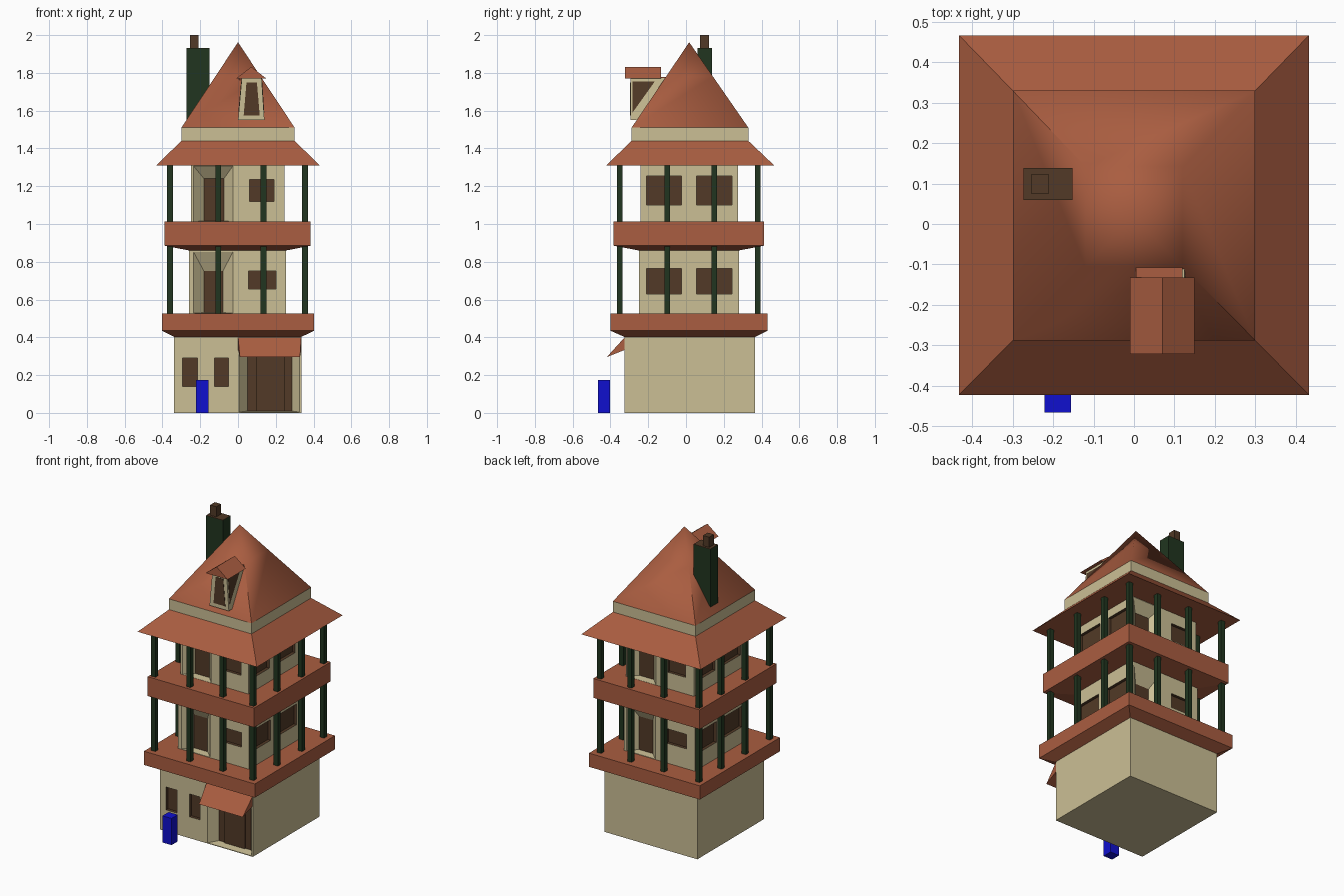
import bpy, bmesh

if "Cube" in bpy.data.objects:
    bpy.data.objects.remove(bpy.data.objects["Cube"])


def material(name, rgb):
    m = bpy.data.materials.new(name)
    m.diffuse_color = (*rgb, 1)
    m.use_nodes = True
    m.node_tree.nodes["Principled BSDF"].inputs["Base Color"].default_value = m.diffuse_color
    return m


CREAM = material("cream_plaster", (0.60, 0.52, 0.30))
TILE = material("terracotta", (0.40, 0.11, 0.052))
BROWN = material("dark_wood", (0.085, 0.042, 0.02))
GREEN = material("dark_green", (0.015, 0.036, 0.014))
BLUE = material("blue_paint", (0.005, 0.005, 0.62))


def finish(name, bm, mats):
    bmesh.ops.recalc_face_normals(bm, faces=bm.faces)
    me = bpy.data.meshes.new(name)
    bm.to_mesh(me)
    bm.free()
    for m in mats:
        me.materials.append(m)
    ob = bpy.data.objects.new(name, me)
    bpy.context.collection.objects.link(ob)
    return ob


def loft(name, a, b, mat, end_mat=None):
    """Solid between two rings of points; the second cap may differ in colour."""
    bm = bmesh.new()
    va, vb = [bm.verts.new(p) for p in a], [bm.verts.new(p) for p in b]
    n = len(a)
    bm.faces.new(va)
    cap = bm.faces.new(vb)
    for i in range(n):
        j = (i + 1) % n
        bm.faces.new((va[i], va[j], vb[j], vb[i]))
    if end_mat:
        cap.material_index = 1
    return finish(name, bm, [mat] + ([end_mat] if end_mat else []))


def rect(x0, x1, y0, y1, z):
    return [(x0, y0, z), (x1, y0, z), (x1, y1, z), (x0, y1, z)]


def box(name, x0, x1, y0, y1, z0, z1, mat):
    return loft(name, rect(x0, x1, y0, y1, z0), rect(x0, x1, y0, y1, z1), mat)


def facade(x0, x1, y, z0, z1):
    return [(x0, y, z0), (x1, y, z0), (x1, y, z1), (x0, y, z1)]


def niche(wide, door, y, depth, side=-1):
    """Cutter for a splayed entrance: wide opening (x0,x1,z0,z1) to a door."""
    s = -side  # the back entrance is the front one turned half round
    def f(r, yy):
        return facade(r[0] * s, r[1] * s, yy, r[2], r[3])
    return loft("niche_cutter", f(wide, y + side * 0.002), f(door, y - side * depth), CREAM, BROWN)


def carve(wall, cutters):
    for c in cutters:
        m = wall.modifiers.new("cut", 'BOOLEAN')
        m.operation, m.solver, m.object = 'DIFFERENCE', 'EXACT', c
        m.material_mode = 'TRANSFER'
    bpy.context.view_layer.update()
    dg = bpy.context.evaluated_depsgraph_get()
    me = bpy.data.meshes.new_from_object(wall.evaluated_get(dg))
    wall.modifiers.clear()
    wall.data = me
    for c in cutters:
        bpy.data.objects.remove(c)


# Ground floor with two windows and a splayed entrance
ground = box("ground_floor", -0.338, 0.335, -0.325, 0.365, 0, 0.41, CREAM)
cuts = [box("window_cutter", a, b, -0.4, -0.305, 0.14, 0.29, BROWN)
        for a, b in ((-0.295, -0.215), (-0.125, -0.05))]
cuts.append(niche((0.005, 0.328, 0.004, 0.40), (0.05, 0.285, 0.01, 0.295), -0.325, 0.055))
carve(ground, cuts)
box("entrance_door", 0.095, 0.245, -0.278, -0.265, 0.01, 0.295, BROWN)

# Awning wedge over the entrance
profile = [(-0.32, 0.405), (-0.42, 0.295), (-0.32, 0.335)]
awning = loft("awning", [(0.0 if z > 0.32 else 0.01, y, z) for y, z in profile],
              [(0.335 if z > 0.32 else 0.328, y, z) for y, z in profile], TILE)

# Upper floors: entrance and window front and back, two windows each side
floors = [
    ("middle_floor", (-0.26, 0.255, -0.25, 0.28), 0.48, 0.95, 0.525, 0.857,
     (-0.18, -0.08), 0.75, (0.055, 0.20, 0.655, 0.75), (0.63, 0.765)),
    ("top_floor", (-0.25, 0.245, -0.24, 0.275), 0.95, 1.36, 1.01, 1.31,
     (-0.18, -0.075), 1.24, (0.06, 0.19, 1.12, 1.235), (1.10, 1.255)),
]
for name, (x0, x1, y0, y1), zb, zt, f, c, door, dz, win, side in floors:
    wall = box(name, x0, x1, y0, y1, zb, zt, CREAM)
    wide, inner = (-0.238, -0.025, f + 0.003, c), (*door, f + 0.006, dz)
    a, b, w0, w1 = win
    cuts = [niche(wide, inner, y0, 0.05, -1), niche(wide, inner, y1, 0.05, 1),
            box("window_cutter", a, b, y0 - 0.1, y0 + 0.02, w0, w1, BROWN),
            box("window_cutter", -b, -a, y1 - 0.02, y1 + 0.1, w0, w1, BROWN)]
    for p, q in ((-0.208, -0.025), (0.055, 0.243)):
        cuts.append(box("window_cutter", x1 - 0.02, x1 + 0.1, p, q, *side, BROWN))
        cuts.append(box("window_cutter", x0 - 0.1, x0 + 0.02, p, q, *side, BROWN))
    carve(wall, cuts)

# Balcony slabs with flared undersides
slabs = [("lower_balcony", (-0.403, 0.402, -0.40, 0.432), 0.435, 0.525,
          (-0.338, 0.335, -0.325, 0.365), 0.402),
         ("upper_balcony", (-0.388, 0.385, -0.383, 0.412), 0.885, 1.012,
          (-0.26, 0.255, -0.25, 0.28), 0.86)]
for name, r, z0, z1, under, zu in slabs:
    box(name, *r, z0, z1, TILE)
    loft(name + "_underside", rect(*under, zu), rect(*r, z0), TILE)

# Posts round each balcony
xs, ys = (-0.36, -0.105, 0.135, 0.355), (-0.35, -0.10, 0.15, 0.38)
for level, z0, z1 in (("lower", 0.52, 0.89), ("upper", 1.005, 1.32)):
    for i, x in enumerate(xs):
        for j, y in enumerate(ys):
            if i in (0, 3) or j in (0, 3):
                box(level + "_post", x - 0.015, x + 0.015, y - 0.015, y + 0.015, z0, z1, GREEN)

# Roof: flared skirt, plaster band, pointed top
top = (-0.30, 0.30, -0.288, 0.33)
loft("roof_skirt", rect(-0.433, 0.433, -0.423, 0.467, 1.31), rect(*top, 1.44), TILE)
box("roof_band", *top, 1.44, 1.51, CREAM)

bm = bmesh.new()
low = [bm.verts.new(p) for p in rect(*top, 1.51)]
apex_p = (0.0, 0.017, 1.962)
mid = [bm.verts.new([p + (q - p) * 0.6 for p, q in zip(v.co, apex_p)]) for v in low]
apex = bm.verts.new(apex_p)
bm.faces.new(low)
for i in range(4):
    j = (i + 1) % 4
    bm.faces.new((low[i], low[j], mid[j], mid[i]))
    bm.faces.new((mid[i], mid[j], apex))
for f in bm.faces:
    f.smooth = True
for i in range(4):
    bm.edges.get((low[i], low[i - 1])).smooth = False
for i in (1, 3):
    bm.edges.get((low[i], mid[i])).smooth = False
finish("pointed_roof", bm, [TILE])

# Dormer: tapered body, front and side windows, gable roof
loft("dormer_body", rect(0.0, 0.14, -0.295, -0.2, 1.55),
     rect(0.02, 0.125, -0.295, -0.11, 1.772), CREAM)
pane = [(0.03, 1.575), (0.115, 1.575), (0.10, 1.75), (0.045, 1.75)]
loft("dormer_front_window", [(x, -0.297, z) for x, z in pane],
     [(x, -0.28, z) for x, z in pane], BROWN)
cheek = [(-0.283, 1.755), (-0.165, 1.755), (-0.283, 1.59)]
loft("dormer_side_windows",
     [((z - 1.55) * 0.09 - 0.002, y, z) for y, z in cheek],
     [(0.142 - (z - 1.55) * 0.068, y, z) for y, z in cheek], BROWN)
gable = [(-0.01, 1.77), (0.15, 1.77), (0.07, 1.832)]
loft("dormer_roof", [(x, -0.322, z) for x, z in gable],
     [(x, -0.133, z) for x, z in gable], TILE)
box("dormer_roof_link", 0.005, 0.12, -0.14, -0.105, 1.762, 1.777, TILE)

# Chimney with a wooden cap and pot
box("chimney", -0.273, -0.152, 0.06, 0.138, 1.50, 1.93, GREEN)
box("chimney_cap", -0.273, -0.152, 0.06, 0.138, 1.93, 1.933, BROWN)
box("chimney_pot", -0.255, -0.21, 0.075, 0.123, 1.93, 2.0, BROWN)

# Blue post box in front
box("post_box", -0.222, -0.156, -0.467, -0.403, 0, 0.175, BLUE)
